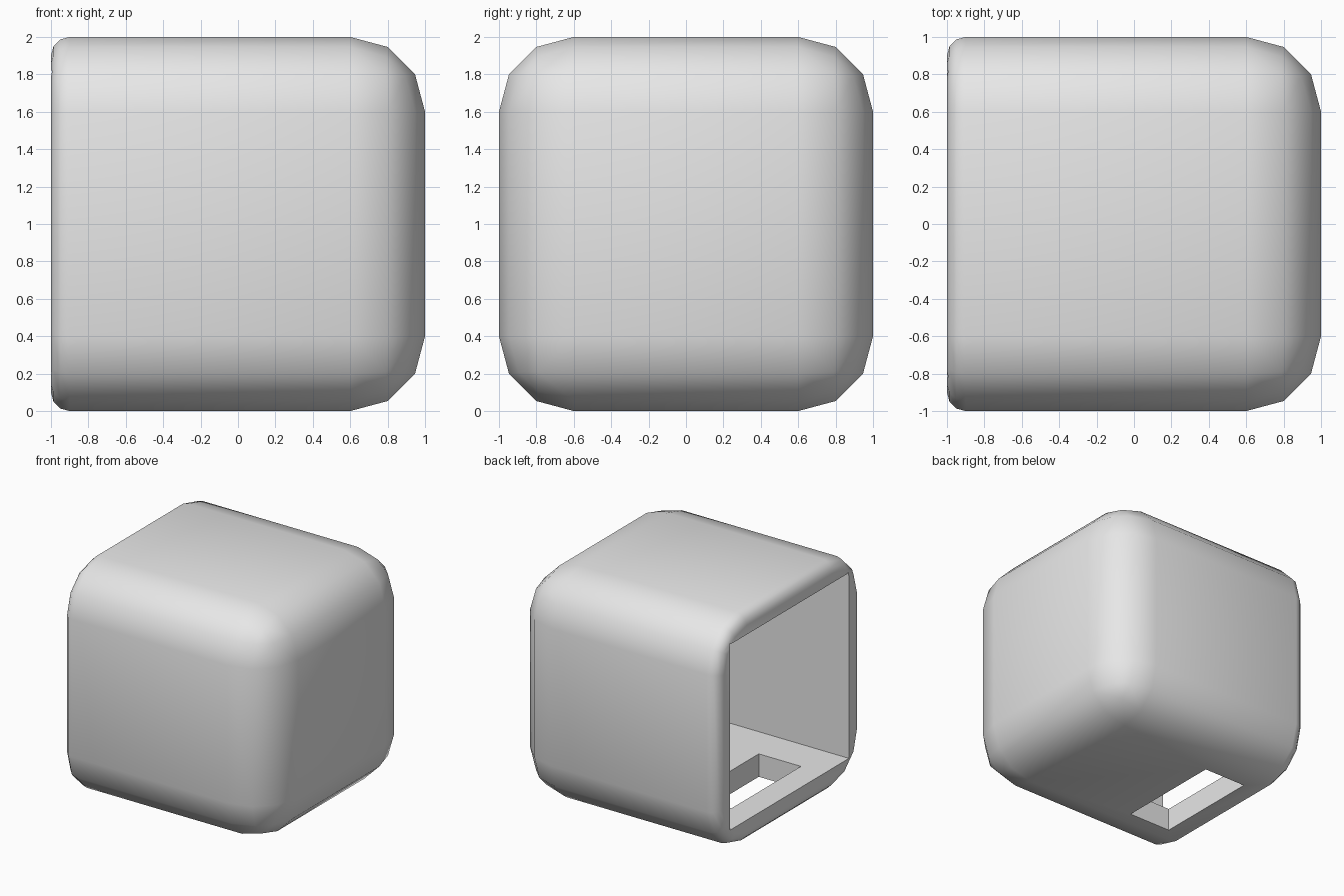
import bpy
import bmesh
import math
from mathutils import Matrix, Vector

old = bpy.data.objects.get("Cube")
if old:
    bpy.data.objects.remove(old, do_unlink=True)

grey = bpy.data.materials.new("light_grey")
colour = (0.8, 0.8, 0.8, 1.0)
grey.diffuse_color = colour
grey.use_nodes = True
grey.node_tree.nodes["Principled BSDF"].inputs["Base Color"].default_value = colour


def box(name, low, high):
    """Box object spanning two opposite corners."""
    low, high = Vector(low), Vector(high)
    bm = bmesh.new()
    bmesh.ops.create_cube(bm, size=1, matrix=Matrix.LocRotScale((low + high) / 2, None, high - low))
    mesh = bpy.data.meshes.new(name)
    bm.to_mesh(mesh)
    bm.free()
    mesh.materials.append(grey)
    obj = bpy.data.objects.new(name, mesh)
    bpy.context.collection.objects.link(obj)
    return obj


def bevel(bm, edges, width):
    bmesh.ops.bevel(bm, geom=edges, offset=width, offset_type='OFFSET', segments=3,
                    profile=0.5, affect='EDGES', clamp_overlap=False)


def on_open_side(edge):
    return all(v.co.x < -0.999 for v in edge.verts)


# Housing: broad bevels everywhere, narrow bevel around the open side
housing = box("housing", (-1, -1, 0), (1, 1, 2))
bm = bmesh.new()
bm.from_mesh(housing.data)
bevel(bm, [e for e in bm.edges if not on_open_side(e)], 0.4)
bevel(bm, [e for e in bm.edges if on_open_side(e)], 0.1)
bm.to_mesh(housing.data)
bm.free()

# Hollow interior and rectangular slot through the floor
cutters = [box("cavity_cutter", (-1.5, -0.82, 0.2), (0.8, 0.82, 1.82)),
           box("floor_slot_cutter", (-0.775, -0.48, -0.3), (-0.367, 0.48, 0.5))]
bpy.context.view_layer.objects.active = housing
housing.select_set(True)
for cutter in cutters:
    cutter.hide_render = True
    cut = housing.modifiers.new(cutter.name, 'BOOLEAN')
    cut.operation = 'DIFFERENCE'
    cut.solver = 'EXACT'
    cut.object = cutter
    bpy.ops.object.modifier_apply(modifier=cut.name)
    bpy.data.objects.remove(cutter, do_unlink=True)

bpy.ops.object.shade_smooth_by_angle(angle=math.radians(30))
